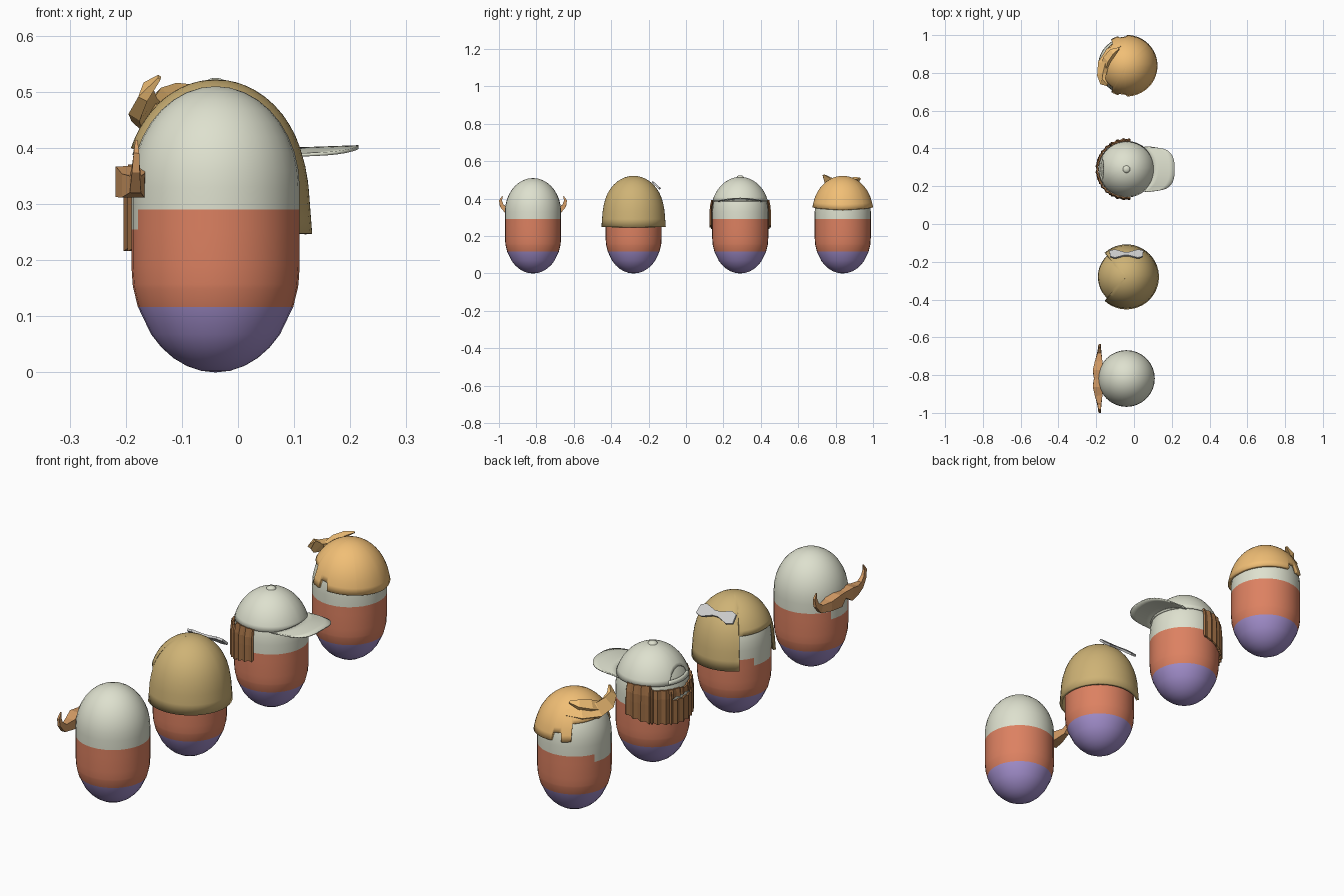
import bpy, bmesh, math
from mathutils import Vector, Matrix

if "Cube" in bpy.data.objects:
    bpy.data.objects.remove(bpy.data.objects["Cube"])

CX = -0.04                      # all figures stand on this x and face -x
YS = (-0.818, -0.28, 0.29, 0.838)


def material(name, rgb):
    m = bpy.data.materials.new(name)
    m.diffuse_color = (*rgb, 1)
    m.use_nodes = True
    m.node_tree.nodes["Principled BSDF"].inputs["Base Color"].default_value = m.diffuse_color
    return m


SKIN = material("pale", (0.73, 0.75, 0.62))
RED = material("red", (0.72, 0.22, 0.12))
PURPLE = material("purple", (0.36, 0.27, 0.60))
GOLD = material("gold", (0.62, 0.45, 0.18))
ORANGE = material("orange", (0.88, 0.52, 0.18))
BROWN = material("brown", (0.35, 0.16, 0.06))
COPPER = material("copper", (0.66, 0.33, 0.13))


def finish(name, bm, mats, smooth=True, thick=0):
    me = bpy.data.meshes.new(name)
    bm.to_mesh(me)
    bm.free()
    ob = bpy.data.objects.new(name, me)
    bpy.context.collection.objects.link(ob)
    for m in mats:
        me.materials.append(m)
    if smooth:
        me.shade_smooth()
        me.set_sharp_from_angle(angle=math.radians(35))
    if thick:
        s = ob.modifiers.new("thickness", "SOLIDIFY")
        s.thickness, s.offset = thick, -1
    return ob


def grid(columns):
    """Quad sheet from columns of points."""
    bm = bmesh.new()
    v = [[bm.verts.new(p) for p in c] for c in columns]
    for a, b in zip(v, v[1:]):
        for j in range(len(a) - 1):
            bm.faces.new((a[j], b[j], b[j + 1], a[j + 1]))
    bmesh.ops.remove_doubles(bm, verts=bm.verts, dist=1e-5)
    return bm


def radius(z, off=0.0):
    """Radius of the egg-shaped body at height z, grown by off."""
    if z > 0.33:
        r = 1 - ((z - 0.33) / (0.18 + off)) ** 2
    elif z < 0.19:
        r = 1 - ((0.19 - z) / 0.19) ** 2
    else:
        r = 1
    return (0.15 + off) * math.sqrt(max(r, 0))


def around(y, phi, r, z):
    """Point at angle phi (degrees) from the face direction."""
    a = math.radians(phi)
    return Vector((CX - r * math.cos(a), y + r * math.sin(a), z))


def body(name, y):
    zs = [0.19 - 0.19 * math.cos(math.radians(a)) for a in range(0, 91, 10) if a not in (60, 70)]
    zs += [0.117, 0.15, 0.255, 0.29]
    zs += [0.33 + 0.18 * math.sin(math.radians(a)) for a in range(0, 91, 10)]
    zs.sort(reverse=True)
    bm = grid([[around(y, i * 11.25, radius(z), z) for z in zs] for i in range(-16, 17)])
    for f in bm.faces:
        c = f.calc_center_median()
        phi = abs(math.atan2(c.y - y, CX - c.x))
        neck = c.z > 0.255 and phi < math.radians(22.5)
        f.material_index = 0 if c.z > 0.29 or neck else 1 if c.z > 0.117 else 2
    finish(name, bm, (SKIN, RED, PURPLE))


def shell(name, y, keys, mat, off=0.012, flare=0.0, ripple=0.0, step=8, rows=12, smooth=True):
    """Sheet hugging the head. keys: (angle, bottom z, top z), mirrored."""
    apex = 0.51 + off
    keys = [(k + (apex,))[:3] for k in keys]
    angs = {k[0] for k in keys} | set(range(0, int(keys[-1][0]), step))
    half = []
    for a in sorted(angs):
        for p, q in zip(keys, keys[1:]):
            if p[0] <= a <= q[0]:
                t = (a - p[0]) / (q[0] - p[0])
                half.append((a, p[1] + t * (q[1] - p[1]), p[2] + t * (q[2] - p[2])))
                break
    cols = []
    for n, (a, zb, zt) in enumerate([(-a, b, t) for a, b, t in half[:0:-1]] + half):
        bump = ripple * (n % 2)
        col = []
        for j in range(rows + 1):
            s = j / rows
            z = zt - (zt - zb + bump) * (s * s if zt == apex else s)
            r = radius(z, off) + flare * max(0, 0.38 - z) / 0.13 + bump
            col.append(around(y, a, r, z))
        cols.append(col)
    return finish(name, grid(cols), (mat,), smooth, max(off, 0.008))


def lock(name, pts, mat, normal):
    """Tapered four-sided strand. pts: x, y, z, half thickness, half width."""
    bm = bmesh.new()
    rings = []
    for i, p in enumerate(pts):
        c = Vector(p[:3])
        t = Vector(pts[min(i + 1, len(pts) - 1)][:3]) - Vector(pts[max(i - 1, 0)][:3])
        t.normalize()
        n = normal(c)
        n = (n - t * n.dot(t)).normalized()
        b = t.cross(n)
        rings.append([bm.verts.new(c + n * p[3] * u + b * p[4] * w)
                      for u, w in ((1, 1), (1, -1), (-1, -1), (-1, 1))])
    for a, b in zip(rings, rings[1:]):
        for k in range(4):
            bm.faces.new((a[k], a[k - 1], b[k - 1], b[k]))
    bm.faces.new(rings[0])
    bm.faces.new(rings[-1][::-1])
    bmesh.ops.recalc_face_normals(bm, faces=bm.faces)
    return finish(name, bm, (mat,), False)


for n, y in enumerate(YS, 1):
    body(f"body_{n}", y)

# Figure 1: curled moustache
y = YS[0]
side = [(-0.19, 0, 0.35, 0.022, 0.014), (-0.19, 0.04, 0.34, 0.028, 0.028),
        (-0.187, 0.09, 0.333, 0.02, 0.021), (-0.183, 0.14, 0.335, 0.01, 0.016),
        (-0.182, 0.167, 0.362, 0.007, 0.011), (-0.181, 0.174, 0.39, 0.005, 0.008),
        (-0.181, 0.163, 0.413, 0.002, 0.002)]
path = [(p[0], y - p[1], *p[2:]) for p in side[:0:-1]] + [(p[0], y + p[1], *p[2:]) for p in side]
lock("curled_moustache", path, COPPER, lambda c: Vector((-1, 0, 0)))

# Figure 2: long hair with a bow
y = YS[1]
shell("long_hair", y, [(0, 0.40), (47, 0.395), (48, 0.25), (180, 0.247)], GOLD, flare=0.01)
bow = [(0.014, 0.012), (0.06, 0.03), (0.09, 0.022), (0.086, -0.02), (0.06, -0.028), (0.014, -0.012)]
bm = bmesh.new()
bm.faces.new([bm.verts.new((px, py, 0)) for px, py in
              [(-a, b) for a, b in bow] + bow[::-1]])
ext = bmesh.ops.extrude_face_region(bm, geom=bm.faces[:])
bmesh.ops.translate(bm, verts=[g for g in ext["geom"] if isinstance(g, bmesh.types.BMVert)],
                    vec=(0, 0, 0.01))
bmesh.ops.recalc_face_normals(bm, faces=bm.faces)
bmesh.ops.transform(bm, verts=bm.verts, matrix=Matrix.Translation((CX, y + 0.117, 0.468))
                    @ Matrix.Rotation(math.radians(-42), 4, "X"))
finish("hair_bow", bm, (), False)

# Figure 3: backwards cap with strap, brim and button, plus a beard
y = YS[2]
shell("cap", y, [(0, 0.445), (12, 0.44), (21, 0.425), (27, 0.388), (180, 0.388)], SKIN, off=0.006)
shell("cap_strap", y, [(0, 0.388, 0.406), (29, 0.388, 0.406)], SKIN, off=0.006, rows=2)
cols = []
for i in range(25):
    a = math.radians(-90 + 7.5 * i)
    s, c = math.sin(a), max(math.cos(a), 0)
    by = 0.115 * math.copysign(abs(s) ** 0.7, s)
    outer, inner = 0.075 + 0.14 * c ** 0.6, CX + math.sqrt(0.142 ** 2 - by * by)
    outer = max(outer, inner + 0.002)
    cols.append([Vector((inner + (outer - inner) * v / 4, y + by,
                         0.401 - 0.014 * (by / 0.115) ** 2 + 0.004 * v / 4)) for v in range(5)])
bm = grid(cols)
for f in bm.faces:
    if f.normal.z < 0:
        f.normal_flip()
bm.normal_update()
if sum(f.normal.z for f in bm.faces) < 0:
    bmesh.ops.reverse_faces(bm, faces=bm.faces)
finish("cap_brim", bm, (SKIN,), True, 0.006)
bm = bmesh.new()
bmesh.ops.create_uvsphere(bm, u_segments=16, v_segments=8, radius=0.02,
                          matrix=Matrix.Translation((CX, y, 0.513)) @ Matrix.Diagonal((1, 1, 0.6, 1)))
finish("cap_button", bm, (SKIN,))
shell("beard", y, [(0, 0.222, 0.322), (24, 0.222, 0.322), (28, 0.226, 0.372), (56, 0.235, 0.375),
                   (58, 0.235, 0.393), (98, 0.26, 0.393)], BROWN, off=0.009, ripple=0.006,
      step=6, rows=4, smooth=False)
shell("beard_moustache", y, [(0, 0.342, 0.362), (10, 0.338, 0.37), (28, 0.335, 0.372)], BROWN,
      off=0.009, ripple=0.004, step=6, rows=2, smooth=False)

# Figure 4: short hair with a swept quiff
y = YS[3]
shell("short_hair", y, [(0, 0.44), (58, 0.43), (60, 0.36), (74, 0.355), (76, 0.392), (89, 0.388),
                        (91, 0.355), (135, 0.347), (180, 0.34)], ORANGE, flare=0.01)
centre = Vector((CX, y, 0.36))
outward = lambda c: (c - centre).normalized()
lock("quiff_front", [(-0.07, 0.945, 0.462, 0.008, 0.012), (-0.125, 0.91, 0.462, 0.012, 0.026),
                     (-0.162, 0.85, 0.462, 0.013, 0.03), (-0.170, 0.79, 0.475, 0.012, 0.027),
                     (-0.165, 0.755, 0.50, 0.009, 0.02), (-0.14, 0.735, 0.526, 0.003, 0.005)],
     ORANGE, outward)
lock("quiff_top", [(-0.158, 0.82, 0.465, 0.01, 0.02), (-0.142, 0.87, 0.485, 0.012, 0.022),
                   (-0.112, 0.91, 0.498, 0.01, 0.018), (-0.08, 0.93, 0.508, 0.003, 0.005)],
     ORANGE, outward)
